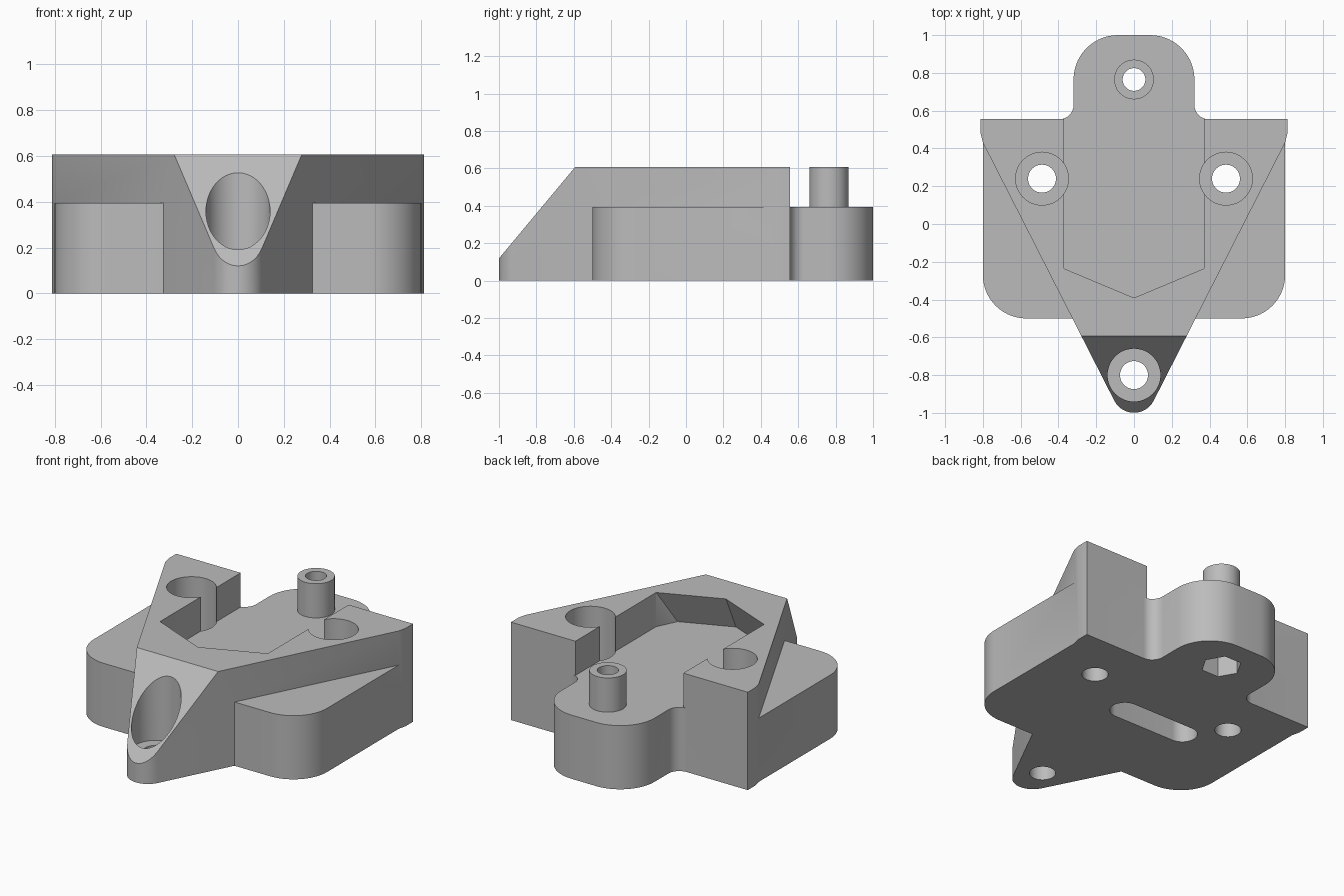
import bpy, bmesh, math
from mathutils import Vector

cube = bpy.data.objects.get("Cube")
if cube:
    bpy.data.objects.remove(cube, do_unlink=True)

grey = bpy.data.materials.new("plain_grey")
grey.use_nodes = True
colour = (0.5, 0.5, 0.5, 1)
grey.diffuse_color = colour
grey.node_tree.nodes["Principled BSDF"].inputs["Base Color"].default_value = colour

TOP, DECK, BACK = 0.607, 0.395, 0.555


def make(name, bm):
    bmesh.ops.recalc_face_normals(bm, faces=bm.faces)
    mesh = bpy.data.meshes.new(name)
    bm.to_mesh(mesh)
    bm.free()
    mesh.materials.append(grey)
    ob = bpy.data.objects.new(name, mesh)
    bpy.context.collection.objects.link(ob)
    return ob


def rounded(corners, steps=14):
    """Outline from (x, y, radius) corners, each replaced by a tangent arc."""
    out = []
    for i, (x, y, r) in enumerate(corners):
        p = Vector((x, y))
        if r == 0:
            out.append(p)
            continue
        a = (Vector(corners[i - 1][:2]) - p).normalized()
        b = (Vector(corners[(i + 1) % len(corners)][:2]) - p).normalized()
        half = a.angle(b) / 2
        centre = p + (a + b).normalized() * r / math.sin(half)
        start = p + a * r / math.tan(half) - centre
        end = p + b * r / math.tan(half) - centre
        sweep = start.angle_signed(end)
        a0 = math.atan2(start.y, start.x)
        for k in range(steps + 1):
            t = a0 - sweep * k / steps
            out.append(centre + r * Vector((math.cos(t), math.sin(t))))
    return out


def mirrored(half):
    """Close a right-hand half outline (front to back) with its mirror image."""
    return half + [(-x, y, r) for x, y, r in reversed(half) if x > 0]


def prism_mesh(outline, z0, z1):
    bm = bmesh.new()
    face = bm.faces.new([bm.verts.new((p[0], p[1], z0)) for p in outline])
    ext = bmesh.ops.extrude_face_region(bm, geom=[face])
    verts = [v for v in ext["geom"] if isinstance(v, bmesh.types.BMVert)]
    bmesh.ops.translate(bm, verts=verts, vec=(0, 0, z1 - z0))
    return bm


def prism(name, outline, z0, z1):
    return make(name, prism_mesh(outline, z0, z1))


def cylinder(name, x, y, r, z0, z1, sides=48):
    ring = [(x + r * math.cos(k * math.tau / sides),
             y + r * math.sin(k * math.tau / sides)) for k in range(sides)]
    return prism(name, ring, z0, z1)


def combine(body, tool, operation):
    tool.hide_render = True
    mod = body.modifiers.new("combine", "BOOLEAN")
    mod.operation, mod.solver, mod.object = operation, "EXACT", tool
    bpy.context.view_layer.objects.active = body
    bpy.ops.object.modifier_apply(modifier=mod.name)
    bpy.data.objects.remove(tool, do_unlink=True)


# Low plate with rounded front corners and a filleted rear tongue
plate = mirrored([(0.8, -0.5, 0.23), (0.8, BACK, 0),
                  (0.32, BACK, 0.075), (0.32, 1.0, 0.235)])
body = prism("bracket_body", rounded(plate), 0, DECK)

# Tall wedge with a rounded nose, its front sliced at a slope
wedge = mirrored([(0, -1.14, 0.117), (0.8, 0.43, 0), (0.812, 0.48, 0), (0.812, BACK, 0)])
bm = prism_mesh(rounded(wedge), 0, TOP)
bmesh.ops.bisect_plane(bm, geom=bm.verts[:] + bm.edges[:] + bm.faces[:],
                       plane_co=(0, -0.593, TOP), plane_no=(0, -0.488, 0.407),
                       clear_outer=True)
bmesh.ops.holes_fill(bm, edges=[e for e in bm.edges if e.is_boundary], sides=0)
combine(body, make("wedge", bm), "UNION")

# Pocket open to the rear, undercut at its pointed front
bm = bmesh.new()
lip, foot = TOP + 0.002, DECK
for s in (-1, 1):
    for z in (lip, foot):
        bm.verts.new((s * 0.37, 0.7, z))
        bm.verts.new((s * 0.37, -0.235, z))
    bm.verts.new((s * 0.31, -0.36, foot))
bm.verts.new((0, -0.39, lip))
bm.verts.new((0, -0.49, foot))
bmesh.ops.convex_hull(bm, input=bm.verts)
bmesh.ops.dissolve_limit(bm, angle_limit=0.01, verts=bm.verts, edges=bm.edges)
combine(body, make("pocket", bm), "DIFFERENCE")

# Rear post
combine(body, cylinder("post", 0, 0.765, 0.105, 0.2, TOP), "UNION")

# Counterbored screw holes
for x, y in ((-0.487, 0.24), (0.487, 0.24), (0, -0.8)):
    combine(body, cylinder("counterbore", x, y, 0.14, 0.12, 0.8), "DIFFERENCE")
    combine(body, cylinder("screw_hole", x, y, 0.074, -0.1, 0.3), "DIFFERENCE")

# Post hole with a hexagonal nut recess underneath
combine(body, cylinder("post_hole", 0, 0.765, 0.06, -0.1, 0.8), "DIFFERENCE")
combine(body, cylinder("nut_recess", 0, 0.765, 0.115, -0.1, 0.2, 6), "DIFFERENCE")

# Blind slot in the underside
slot = [(-0.405, -0.045, 0.0849), (0.185, -0.045, 0.0849),
        (0.185, 0.125, 0.0849), (-0.405, 0.125, 0.0849)]
combine(body, prism("slot", rounded(slot), -0.1, 0.2), "DIFFERENCE")

# Smooth curved walls, keep edges crisp
bpy.ops.object.select_all(action="DESELECT")
body.select_set(True)
bpy.context.view_layer.objects.active = body
bpy.ops.object.shade_smooth_by_angle(angle=math.radians(30))
